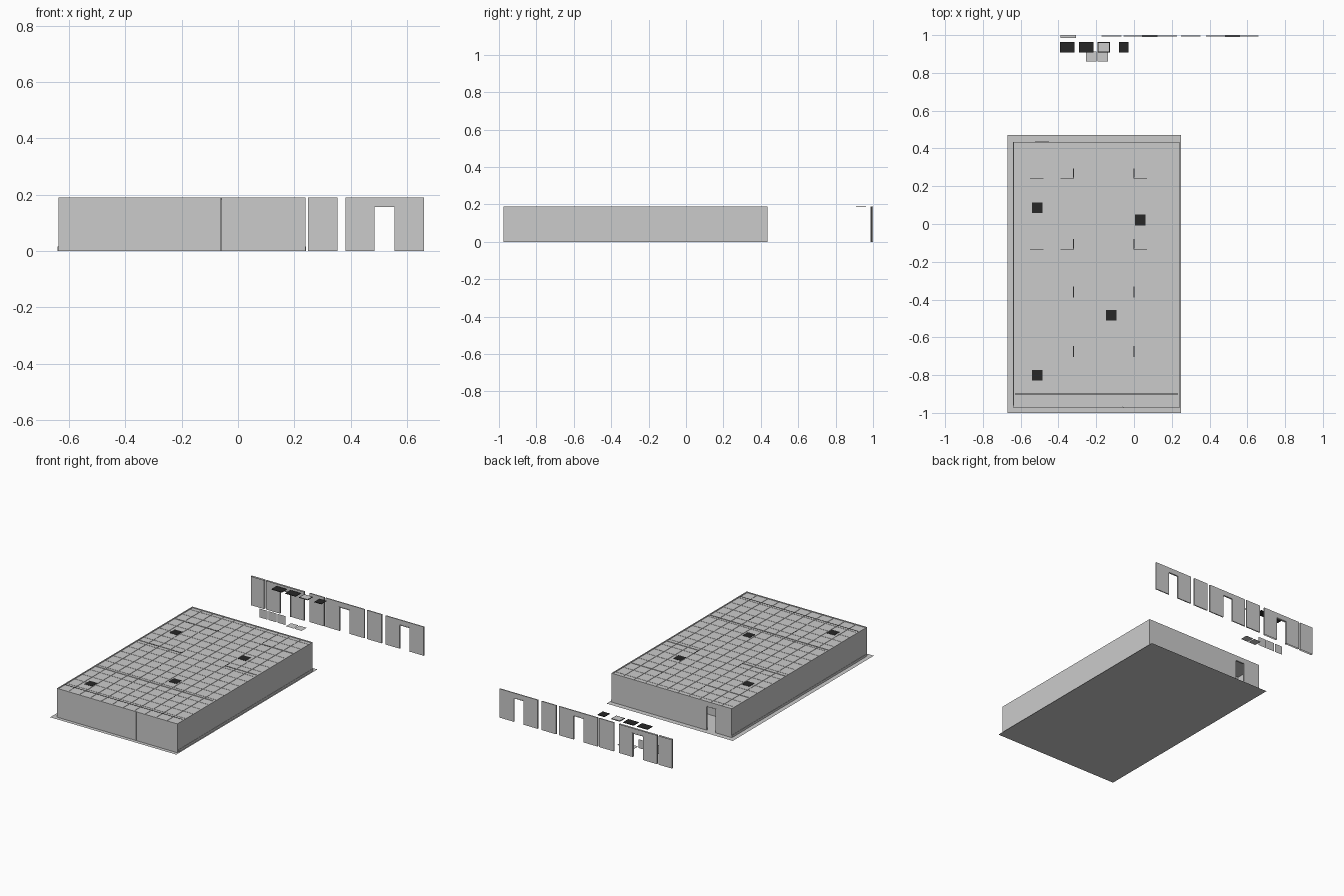
import bpy, bmesh

if "Cube" in bpy.data.objects:
    bpy.data.objects.remove(bpy.data.objects["Cube"])

H = 0.19          # wall height
DOOR_H = 0.155    # door opening height
CELL = 0.08       # ceiling grid spacing

dark = bpy.data.materials.new("dark_panel")
dark.diffuse_color = (0.02, 0.02, 0.02, 1)
dark.use_nodes = True
dark.node_tree.nodes["Principled BSDF"].inputs["Base Color"].default_value = dark.diffuse_color


def finish(name, bm, mat=None):
    me = bpy.data.meshes.new(name)
    bm.to_mesh(me)
    bm.free()
    ob = bpy.data.objects.new(name, me)
    bpy.context.collection.objects.link(ob)
    if mat:
        me.materials.append(mat)
    return ob


def add_box(bm, x0, x1, y0, y1, z0, z1):
    for v in bmesh.ops.create_cube(bm, size=1)["verts"]:
        v.co.x = x1 if v.co.x > 0 else x0
        v.co.y = y1 if v.co.y > 0 else y0
        v.co.z = z1 if v.co.z > 0 else z0


def box(name, *dims, mat=None):
    bm = bmesh.new()
    add_box(bm, *dims)
    return finish(name, bm, mat)


def sheet(name, corners):
    bm = bmesh.new()
    bm.faces.new([bm.verts.new(c) for c in corners])
    return finish(name, bm)


def wall(name, x0, x1, y0, y1, door=None, hollow=False):
    """Wall along x as an extruded profile, with optional door notch and open top/bottom."""
    pts = [(x0, 0), (x0, H), (x1, H), (x1, 0)]
    if door:
        d0, d1 = door
        pts += [(d1, 0), (d1, DOOR_H), (d0, DOOR_H), (d0, 0)]
    bm = bmesh.new()
    f = bm.faces.new([bm.verts.new((x, y0, z)) for x, z in pts])
    r = bmesh.ops.extrude_face_region(bm, geom=[f])
    for v in r["geom"]:
        if isinstance(v, bmesh.types.BMVert):
            v.co.y = y1
    bmesh.ops.recalc_face_normals(bm, faces=bm.faces)
    if hollow:
        ends = [f for f in bm.faces if abs(f.normal.z) > 0.9
                and not 0.01 < f.calc_center_median().z < H - 0.01]
        bmesh.ops.delete(bm, geom=ends, context="FACES_ONLY")
    finish(name, bm)
    if door:
        door_frame(name + "_frame", door[0], door[1], y0 - 0.002, y1 + 0.001)


def door_frame(name, d0, d1, y0, y1, t=0.004):
    bm = bmesh.new()
    add_box(bm, d0 - t, d0, y0, y1, 0, DOOR_H + t)
    add_box(bm, d1, d1 + t, y0, y1, 0, DOOR_H + t)
    add_box(bm, d0, d1, y0, y1, DOOR_H, DOOR_H + t)
    finish(name, bm)


# Ground sheet
sheet("ground_sheet", [(-0.67, -1, 0), (0.25, -1, 0), (0.25, 0.47, 0), (-0.67, 0.47, 0)])

# Outer walls
X0, X1, Y0, Y1, T = -0.638, 0.24, -0.975, 0.435, 0.007
box("left_wall", X0, X0 + T, Y0, Y1, 0, H)
box("right_wall", X1 - T, X1, Y0, Y1, 0, H)
wall("back_wall", X0 + T, X1 - T, Y1 - T, Y1, door=(-0.52, -0.455))
box("front_wall_left", X0 + T, -0.061, Y0, Y0 + T, 0, H)
box("front_wall_right", -0.059, X1 - T, Y0, Y0 + T, 0, H)
box("right_skirting", X1, X1 + 0.002, Y0 + 0.015, Y1, 0, 0.015)
box("left_skirting", X0 - 0.002, X0, Y0 + 0.015, Y1, 0, 0.015)

# Inner partitions
wall("front_partition", X0 + T, X1 - T, -0.584, -0.578, door=(-0.2, -0.13))
for side, a, b in (("left", X0 + T, -0.32), ("right", 0.0, X1 - T)):
    for i, y in enumerate((-0.135, 0.24)):
        wall(f"{side}_partition_{i}", a, b, y, y + 0.005)

# Ceiling plate with separate square tiles leaving thin grooves
xi0, xi1, yi0, yi1 = X0 + T, X1 - T, Y0 + T, Y1 - T
box("ceiling_plate", xi0, xi1, yi0, yi1, 0.183, 0.185)


def cuts(a, b):
    return [a] + [k * CELL for k in range(-13, 7) if a + 0.015 < k * CELL < b - 0.015] + [b]


bm = bmesh.new()
g = 0.0012
xs, ys = cuts(xi0, xi1), cuts(yi0, yi1)
for xa, xb in zip(xs, xs[1:]):
    for ya, yb in zip(ys, ys[1:]):
        add_box(bm, xa + g, xb - g, ya + g, yb - g, 0.185, 0.187)
finish("ceiling_tiles", bm)

# Dark square ceiling fixtures
for i, (x, y) in enumerate([(-0.513, 0.085), (0.032, 0.021), (-0.121, -0.482), (-0.513, -0.8)]):
    box(f"ceiling_fixture_{i}", x - 0.028, x + 0.028, y - 0.028, y + 0.028,
        0.184, 0.1885, mat=dark)

# Dark ridges marking partitions on the ceiling
for i, y in enumerate((-0.58, -0.9)):
    box(f"ceiling_strip_{i}", xi0, xi1, y - 0.002, y + 0.002, 0.185, 0.188, mat=dark)
bm = bmesh.new()
for x, s in ((-0.32, -1), (0.0, 1)):
    for y in (0.24, -0.135):
        add_box(bm, x - 0.002, x + 0.002, y, y + 0.055, 0.185, 0.188)
        add_box(bm, *sorted((x, x + s * 0.07)), y - 0.002, y + 0.002, 0.185, 0.188)
    for y in (-0.36, -0.675):
        add_box(bm, x - 0.002, x + 0.002, y - 0.028, y + 0.028, 0.185, 0.188)
for y in (0.24, -0.135):
    add_box(bm, -0.55, -0.48, y - 0.002, y + 0.002, 0.185, 0.188)
finish("ceiling_corner_marks", bm, dark)

# Loose row of wall panels behind the building
wall("hollow_panel", -0.597, -0.5, 0.986, 0.999, hollow=True)
wall("hollow_door_panel", -0.488, -0.21, 0.988, 0.999, door=(-0.385, -0.31), hollow=True)
for name, a, b, door in (("narrow_panel_a", -0.173, -0.066, None),
                         ("door_panel_a", -0.055, 0.228, (0.047, 0.12)),
                         ("narrow_panel_b", 0.248, 0.353, None),
                         ("door_panel_b", 0.382, 0.66, (0.485, 0.556))):
    wall(name, a, b, 0.992, 0.999, door=door)

# Loose ceiling pieces floating at ceiling height
for i, (a, b) in enumerate([(-0.393, -0.316), (-0.292, -0.215), (-0.08, -0.028)]):
    box(f"loose_dark_tile_{i}", a, b, 0.908, 0.963, 0.187, 0.19, mat=dark)
box("loose_tile_border", -0.192, -0.127, 0.908, 0.963, 0.187, 0.189, mat=dark)
box("loose_tile", -0.187, -0.132, 0.913, 0.958, 0.1875, 0.19)

# Loose floor tiles and upright square tiles
for i, x in enumerate((-0.253, -0.193)):
    sheet(f"floor_tile_{i}", [(x, 0.86, 0.001), (x + 0.055, 0.86, 0.001),
                              (x + 0.055, 0.913, 0.001), (x, 0.913, 0.001)])
for i in range(3):
    x = -0.457 + i * 0.066
    sheet(f"upright_tile_{i}", [(x, 0.875, 0), (x + 0.06, 0.875, 0),
                                (x + 0.06, 0.875, 0.058), (x, 0.875, 0.058)])
